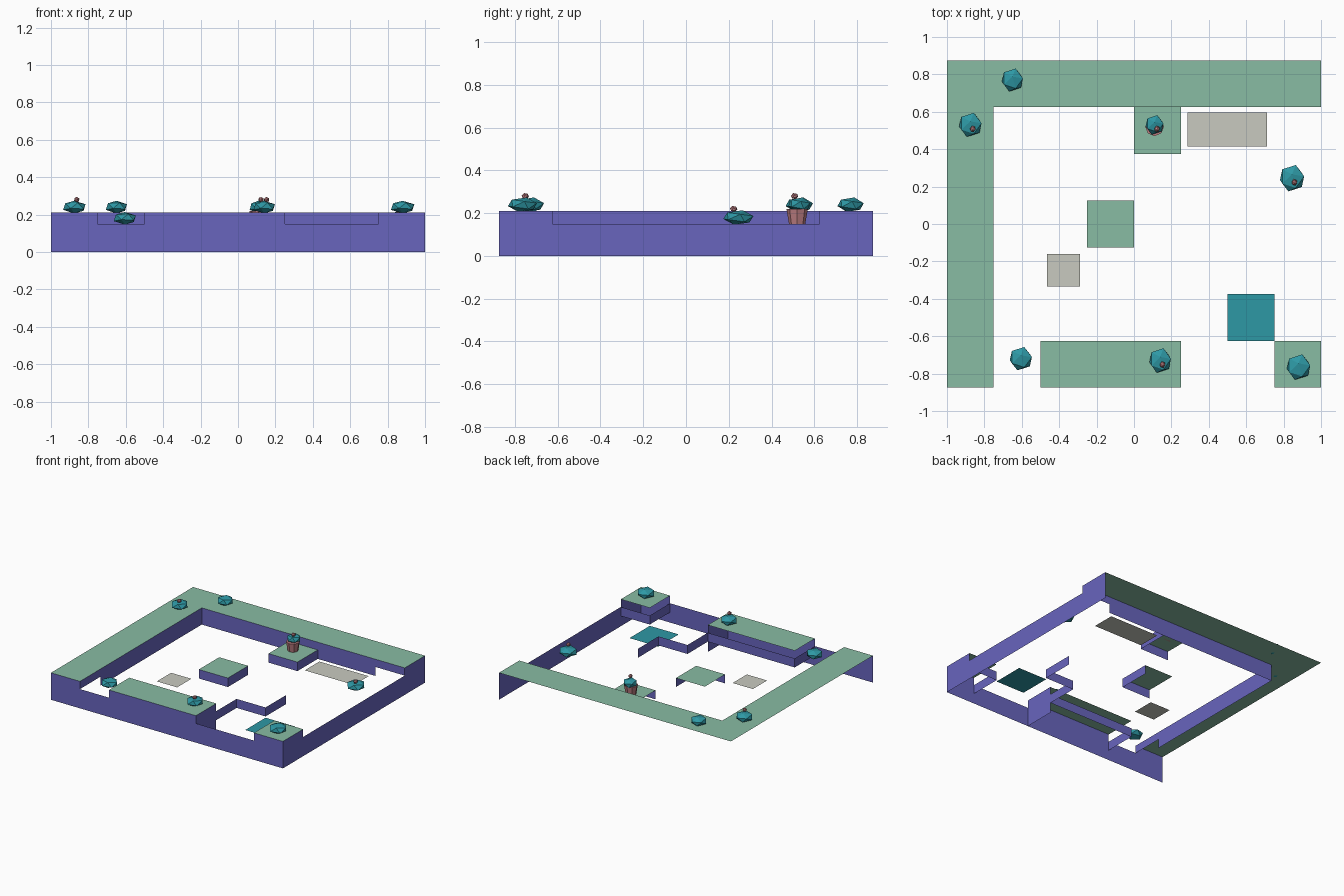
import bpy
import bmesh
from math import radians
from mathutils import Matrix, Vector

cube = bpy.data.objects.get("Cube")
if cube:
    bpy.data.objects.remove(cube, do_unlink=True)


def material(name, rgb):
    m = bpy.data.materials.new(name)
    m.use_nodes = True
    m.diffuse_color = (*rgb, 1)
    m.node_tree.nodes["Principled BSDF"].inputs["Base Color"].default_value = (*rgb, 1)
    return m


GRASS = material("grass_green", (0.246, 0.503, 0.366))
CLIFF = material("cliff_purple", (0.138, 0.130, 0.515))
TEAL = material("leaf_teal", (0.027, 0.315, 0.376))
STONE = material("stone_grey", (0.584, 0.591, 0.53))
PINK = material("blossom_pink", (0.51, 0.21, 0.225))

# Shared heights: upper terrace, middle step, sunken floor
TOP, STEP, LOW = 0.21, 0.15, 0.08
C = 0.25          # tile size
E = 0.875         # front and back edge


def make_object(name, bm, mat):
    mesh = bpy.data.meshes.new(name)
    bm.to_mesh(mesh)
    bm.free()
    mesh.materials.append(mat)
    ob = bpy.data.objects.new(name, mesh)
    bpy.context.collection.objects.link(ob)
    return ob


def quads(name, mat, faces):
    bm = bmesh.new()
    for pts in faces:
        bm.faces.new([bm.verts.new(p) for p in pts])
    return make_object(name, bm, mat)


def flat(x0, x1, y0, y1, z):
    return [(x0, y0, z), (x1, y0, z), (x1, y1, z), (x0, y1, z)]


def front(x0, x1, y, z0, z1):
    """Upright face looking to the front."""
    return [(x0, y, z0), (x1, y, z0), (x1, y, z1), (x0, y, z1)]


def side(x, y0, y1, z0, z1):
    """Upright face looking to +x."""
    return [(x, y0, z0), (x, y1, z0), (x, y1, z1), (x, y0, z1)]


# Grass tops
quads("terrace_grass", GRASS, [
    flat(-1, 1, E - C, E, TOP),
    flat(-1, -3 * C, -E, E - C, TOP),
    flat(-2 * C, C, -E, C - E, TOP),
    flat(3 * C, 1, -E, C - E, TOP)])
quads("step_grass", GRASS, [
    flat(-C, 0, -C / 2, C / 2, STEP),
    flat(0, C, 1.5 * C, 2.5 * C, STEP)])

# Outer cliff, lower where paths reach the edge
quads("outer_cliff", CLIFF, [
    front(-1, -3 * C, -E, 0, TOP), front(-3 * C, -2 * C, -E, 0, STEP),
    front(-2 * C, C, -E, 0, TOP), front(C, 3 * C, -E, 0, STEP),
    front(3 * C, 1, -E, 0, TOP),
    side(1, -E, C - E, 0, TOP), side(1, C - E, E - C, 0, STEP),
    side(1, E - C, E, 0, TOP)])

# Inner cliffs of the terrace
quads("inner_cliff", CLIFF, [
    front(-3 * C, 3 * C, E - C, LOW, TOP), front(3 * C, 1, E - C, STEP, TOP),
    side(-3 * C, C - E, E - C, LOW, TOP), side(-3 * C, -E, C - E, STEP, TOP),
    side(C, -E, C - E, 0, TOP)])

# Low banks around the sunken floor
quads("low_banks", CLIFF, [
    front(-2 * C, C, C - E, LOW, STEP), side(-2 * C, -E, C - E, LOW, STEP),
    front(3 * C, 1, C - E, LOW, STEP), side(3 * C, -E, C - E, LOW, STEP),
    side(C, -2.5 * C, -1.5 * C, LOW, STEP), front(C, 2 * C, -1.5 * C, LOW, STEP),
    side(2 * C, -1.5 * C, -C / 2, LOW, STEP)])
quads("step_sides", CLIFF, [
    front(-C, 0, -C / 2, LOW, STEP), side(0, -C / 2, C / 2, LOW, STEP),
    front(0, C, 1.5 * C, LOW, STEP), side(C, 1.5 * C, 2.5 * C, LOW, STEP)])

# Floor patches
quads("stone_slabs", STONE, [
    flat(-0.465, -0.29, -0.335, -0.16, LOW),
    flat(0.285, 0.71, 0.415, 0.595, LOW)])
quads("pool", TEAL, [flat(2 * C, 3 * C, -2.5 * C, -1.5 * C, 0.07)])


def ball(name, mat, loc, size, tilt):
    """Faceted ball stretched to the given half sizes."""
    bm = bmesh.new()
    bmesh.ops.create_icosphere(bm, subdivisions=1, radius=1)
    bm.transform(Matrix.Rotation(radians(tilt), 4, "X"))
    bm.transform(Matrix.Translation(Vector(loc)) @ Matrix.Diagonal((*size, 1)))
    return make_object(name, bm, mat)


# Bushes: x, y, half width, half depth, base height, has a bud
bushes = [
    (-0.65, 0.77, 0.063, 0.065, TOP, False),
    (-0.875, 0.53, 0.067, 0.068, TOP, True),
    (0.11, 0.53, 0.053, 0.055, TOP, True),
    (0.845, 0.245, 0.072, 0.075, STEP, True),
    (-0.605, -0.72, 0.066, 0.066, STEP, False),
    (0.14, -0.73, 0.064, 0.07, TOP, True),
    (0.88, -0.765, 0.07, 0.072, TOP, False)]
for i, (x, y, w, d, base, bud) in enumerate(bushes, 1):
    ball(f"bush_{i}", TEAL, (x, y, base + 0.03), (w, d, 0.035), -16)
    if bud:
        ball(f"bud_{i}", PINK, (x + 0.013, y - 0.022, base + 0.07),
             (0.016, 0.018, 0.015), 20)

# Flaring trunk under the raised bush
bm = bmesh.new()
bmesh.ops.create_cone(bm, cap_ends=True, segments=8, radius1=0.038, radius2=0.05,
                      depth=TOP + 0.01 - STEP)
bm.transform(Matrix.Translation((0.11, 0.52, (TOP + 0.01 + STEP) / 2)))
make_object("trunk", bm, PINK)
